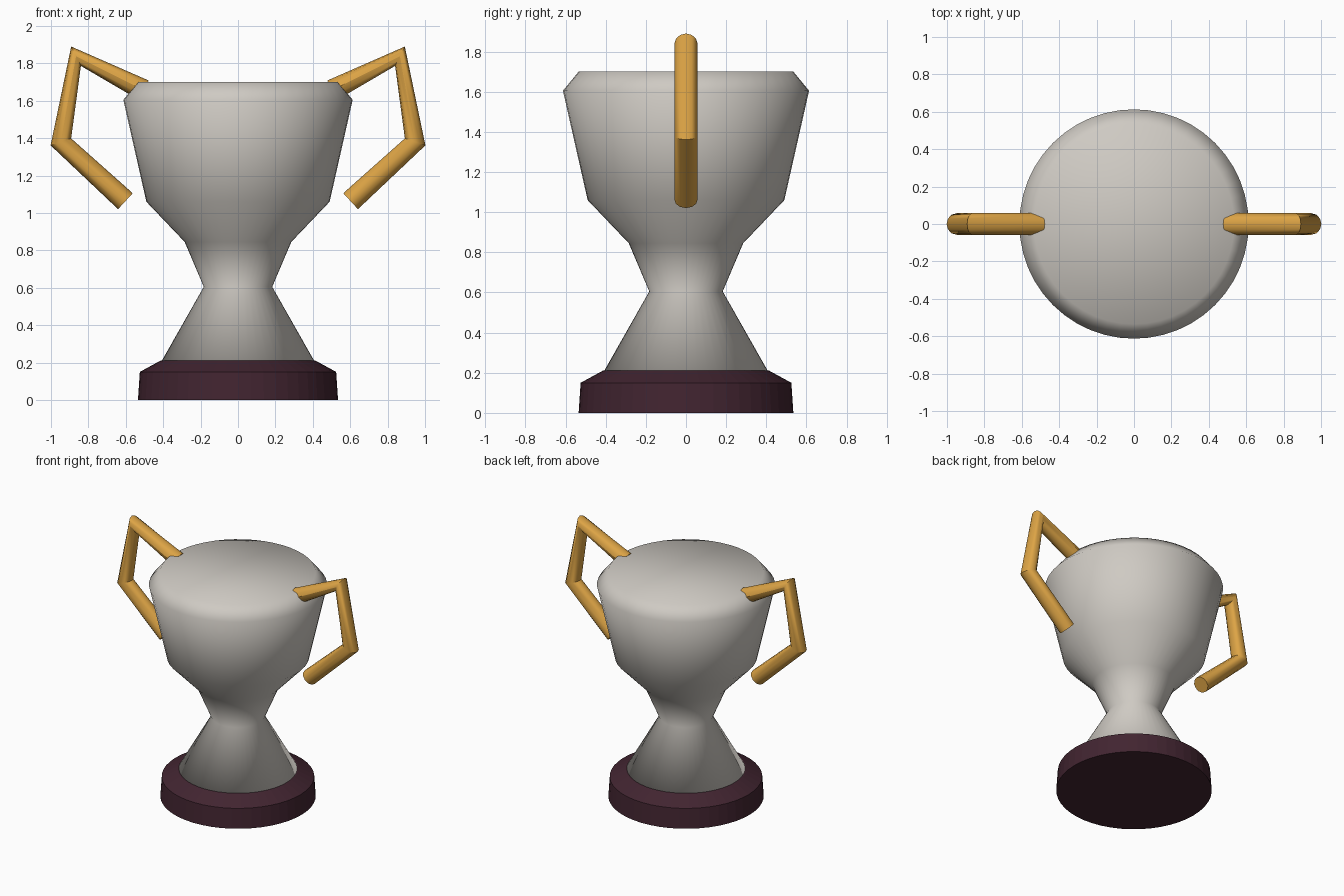
import bpy, math

if "Cube" in bpy.data.objects:
    bpy.data.objects.remove(bpy.data.objects["Cube"])

def material(name, rgb):
    m = bpy.data.materials.new(name)
    m.diffuse_color = (*rgb, 1)
    m.use_nodes = True
    m.node_tree.nodes["Principled BSDF"].inputs["Base Color"].default_value = m.diffuse_color
    return m

silver = material("warm silver", (0.62, 0.59, 0.545))
gold = material("gold", (0.72, 0.37, 0.06))
plum = material("dark plum", (0.054, 0.018, 0.030))

def lathe(name, profile, mat, sides, smooth):
    """Closed solid of revolution from (radius, height) points, bottom to top."""
    verts = [(r * math.cos(2 * math.pi * i / sides), r * math.sin(2 * math.pi * i / sides), z)
             for r, z in profile for i in range(sides)]
    faces = [(k * sides + i, k * sides + (i + 1) % sides,
              (k + 1) * sides + (i + 1) % sides, (k + 1) * sides + i)
             for k in range(len(profile) - 1) for i in range(sides)]
    faces.append(tuple(reversed(range(sides))))
    top = (len(profile) - 1) * sides
    faces.append(tuple(range(top, top + sides)))
    me = bpy.data.meshes.new(name)
    me.from_pydata(verts, [], faces)
    me.materials.append(mat)
    me.polygons.foreach_set("use_smooth", [smooth] * len(faces))
    ob = bpy.data.objects.new(name, me)
    bpy.context.collection.objects.link(ob)
    return ob

# Plinth: faceted disc with a chamfered top
lathe("plinth", [(0.535, 0), (0.525, 0.15), (0.415, 0.21)], plum, 48, False)

# Cup: flared foot, narrow stem, bowl and closed chamfered rim
lathe("cup", [(0.41, 0.205), (0.183, 0.605), (0.285, 0.845), (0.49, 1.06),
              (0.613, 1.605), (0.535, 1.70)], silver, 48, True)

# Handles: bent tubes, mirrored left and right
path = [(0.503, 1.656), (0.866, 1.838), (0.947, 1.38), (0.602, 1.063)]
for side, sx in (("left", -1), ("right", 1)):
    cu = bpy.data.curves.new(side + "_handle", 'CURVE')
    cu.dimensions = '3D'
    cu.bevel_depth = 0.058
    cu.bevel_resolution = 4
    cu.use_fill_caps = True
    sp = cu.splines.new('POLY')
    sp.points.add(len(path) - 1)
    for p, (x, z) in zip(sp.points, path):
        p.co = (sx * x, 0, z, 1)
    sp.use_smooth = True
    cu.materials.append(gold)
    ob = bpy.data.objects.new(side + "_handle", cu)
    bpy.context.collection.objects.link(ob)
    # turn into a mesh with crisp bends
    bpy.ops.object.select_all(action='DESELECT')
    ob.select_set(True)
    bpy.context.view_layer.objects.active = ob
    bpy.ops.object.convert(target='MESH')
    bpy.ops.object.shade_smooth_by_angle(angle=math.radians(35))
